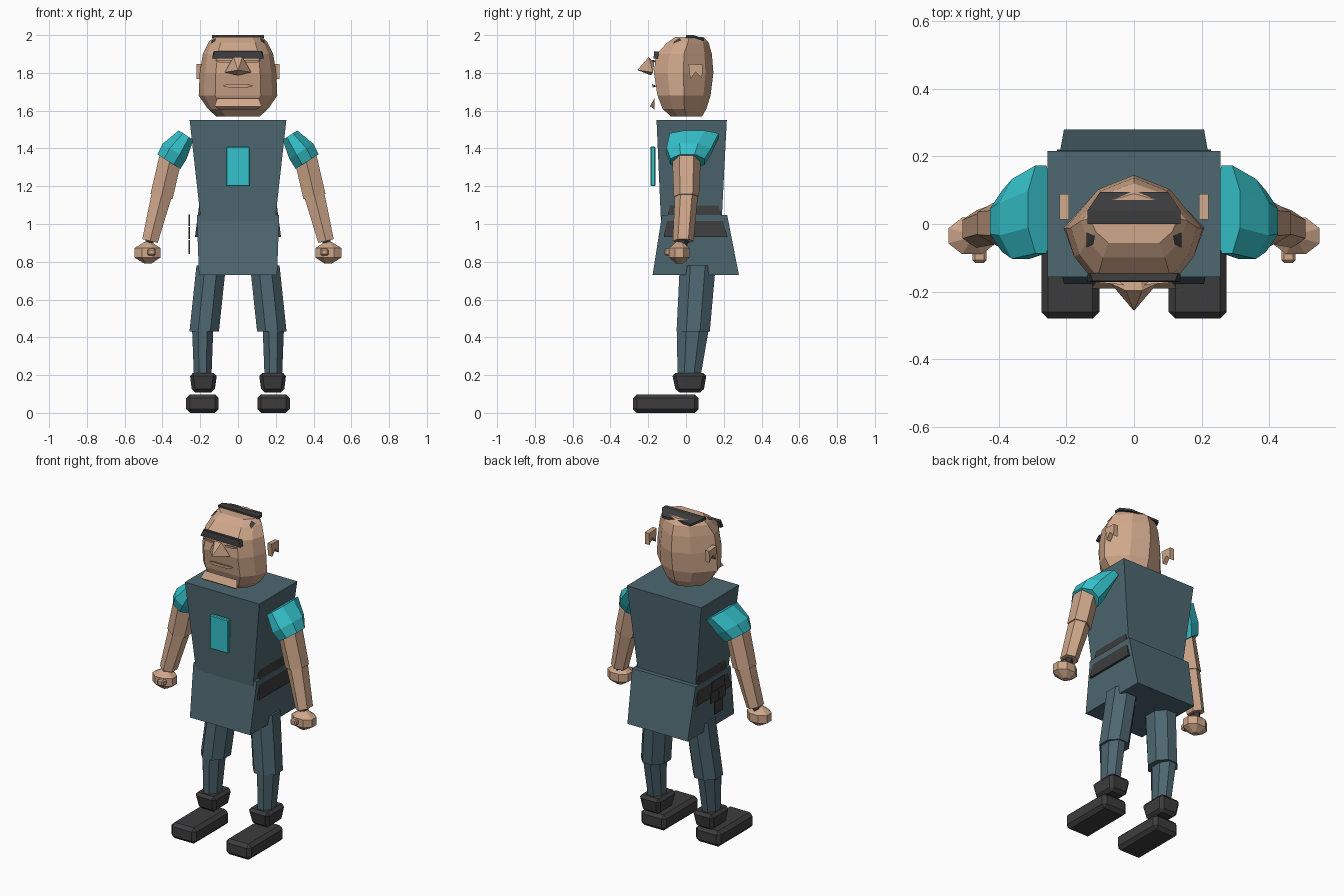
import bpy, bmesh, math
from mathutils import Vector

if "Cube" in bpy.data.objects:
    bpy.data.objects.remove(bpy.data.objects["Cube"])


def material(name, rgb):
    m = bpy.data.materials.new(name)
    m.diffuse_color = (*rgb, 1)
    m.use_nodes = True
    m.node_tree.nodes["Principled BSDF"].inputs["Base Color"].default_value = m.diffuse_color
    return m


CLOTH = material("slate_cloth", (0.075, 0.135, 0.162))
SKIN = material("skin", (0.62, 0.385, 0.255))
TEAL = material("teal_cloth", (0.036, 0.54, 0.60))
DARK = material("charcoal", (0.046, 0.046, 0.048))


def finish(name, bm, mat):
    bmesh.ops.recalc_face_normals(bm, faces=bm.faces)
    me = bpy.data.meshes.new(name)
    bm.to_mesh(me)
    bm.free()
    me.materials.append(mat)
    ob = bpy.data.objects.new(name, me)
    bpy.context.collection.objects.link(ob)
    return ob


def loft(name, rings, mat):
    """Skin a stack of equal-length rings and cap both ends."""
    bm = bmesh.new()
    rows = [[bm.verts.new(p) for p in r] for r in rings]
    n = len(rows[0])
    for a, b in zip(rows, rows[1:]):
        for i in range(n):
            j = (i + 1) % n
            bm.faces.new((a[i], a[j], b[j], b[i]))
    bm.faces.new(rows[0])
    bm.faces.new(rows[-1])
    return finish(name, bm, mat)


def tapered(name, levels, mat, bevel=0):
    """Box stack; each level is z, x0, x1, y0, y1."""
    rings = [[(x0, y0, z), (x1, y0, z), (x1, y1, z), (x0, y1, z)]
             for z, x0, x1, y0, y1 in levels]
    ob = loft(name, rings, mat)
    if bevel:
        mod = ob.modifiers.new("bevel", 'BEVEL')
        mod.width = bevel
        mod.segments = 1
    return ob


def limb(name, stations, side, mat, sides=8, tilt=True):
    """Faceted tube; each station is centre, in-plane radius, y radius."""
    a, b = Vector(stations[0][0]), Vector(stations[-1][0])
    d = b - a
    u = Vector((-d.z, 0, d.x)).normalized() if tilt else Vector((1, 0, 0))
    rings = []
    for c, ru, rv in stations:
        ring = []
        for i in range(sides):
            t = math.tau * (i + 0.5) / sides
            k = 1 / math.cos(math.pi / sides)
            p = Vector(c) + u * ru * k * math.cos(t) + Vector((0, rv * k * math.sin(t), 0))
            ring.append((p.x * side, p.y, p.z))
        rings.append(ring)
    return loft(name, rings, mat)


def hull(name, points, mat):
    bm = bmesh.new()
    for p in points:
        bm.verts.new(p)
    bmesh.ops.convex_hull(bm, input=bm.verts[:])
    bmesh.ops.dissolve_limit(bm, angle_limit=0.02, verts=bm.verts[:], edges=bm.edges[:])
    return finish(name, bm, mat)


def mirrored(points):
    return [(s * x, y, z) for x, y, z in points for s in ((1, -1) if x else (1,))]


# Torso, tunic skirt, belt and chest badge
tapered("torso", [(1.00, -.195, .195, -.132, .188), (1.55, -.256, .256, -.156, .216)], CLOTH)
tapered("skirt", [(.73, -.207, .207, -.177, .28), (1.048, -.218, .218, -.127, .218)], CLOTH)
tapered("belt", [(.93, -.228, .228, -.118, .22), (1.105, -.205, .205, -.085, .17)], DARK)
tapered("chest_badge", [(1.2, -.063, .063, -.188, -.162), (1.41, -.063, .063, -.188, -.162)], TEAL, .005)

# Belt pouch plates on one hip
for i, (z0, z1, y0, y1) in enumerate([(.99, 1.05, -.01, .12), (.92, .985, -.02, .05),
                                      (.92, .985, .055, .13), (.84, .915, .01, .09)]):
    tapered(f"hip_pouch_{i}", [(z0, -.262, -.255, y0, y1), (z1, -.262, -.255, y0, y1)], DARK)

# Head: one half outline, mirrored and scaled per level
half = [(.52, .74), (1, .02), (.87, -.5), (.58, -.95)]
outline = [(0, 1)] + half + [(-x, t) for x, t in reversed(half)]
head_levels = [(1.57, .115, -.085, .085), (1.61, .16, -.13, .108), (1.68, .208, -.158, .13),
               (1.80, .203, -.178, .145), (1.90, .186, -.165, .137),
               (1.96, .157, -.105, .12), (1.99, .13, -.06, .09)]
loft("head", [[(x * w, (f + b) / 2 + t * (b - f) / 2, z) for x, t in outline]
              for z, w, f, b in head_levels], SKIN)

# Face
hull("nose", mirrored([(0, -.257, 1.815), (.024, -.197, 1.885), (.07, -.175, 1.803),
                       (0, -.185, 1.787), (.02, -.168, 1.85)]), SKIN)
hull("brow", mirrored([(.122, -.168, 1.915), (.137, -.172, 1.876), (.13, -.145, 1.912),
                       (.137, -.148, 1.876)]), DARK)
hull("lip", mirrored([(.05, -.179, 1.74), (.085, -.165, 1.732), (.05, -.178, 1.722),
                      (.05, -.15, 1.73)]), SKIN)
hull("chin", mirrored([(.11, -.168, 1.665), (.125, -.19, 1.623), (.1, -.168, 1.607)]), SKIN)
for side, tag in ((1, "left"), (-1, "right")):
    hull(f"lower_lid_{tag}", [(side * x, y, z) for x, y, z in
         [(.03, -.18, 1.868), (.12, -.172, 1.868), (.10, -.172, 1.855),
          (.04, -.178, 1.855), (.07, -.15, 1.86)]], SKIN)

# Hair cap: a thin plate folding down to the back
rings = []
for y, w, z in [(.0, .138, 2.0), (.04, .138, 2.0), (.095, .1, 1.982)]:
    rings.append([(-w, y, z - .014), (w, y, z - .014), (w, y, z), (-w, y, z)])
loft("hair", rings, DARK)

for side, tag in ((1, "left"), (-1, "right")):
    def at(x, y, z):
        return (side * x, y, z)

    # Temple tuft
    hull("temple_tuft_" + tag, [at(.115, -.035, 1.985), at(.14, -.025, 1.972),
                                at(.14, -.07, 1.955), at(.12, -.06, 1.968)], DARK)

    # Notched ear
    ear = [(.013, 1.848), (.088, 1.843), (.085, 1.77), (.052, 1.805), (.022, 1.768)]
    loft("ear_" + tag, [[at(x, y, z) for y, z in ear] for x in (.192, .221)], SKIN)

    # Sleeve, upper arm and forearm
    limb("sleeve_" + tag, [((.275, .043, 1.47), .046, .13), ((.335, .015, 1.385), .075, .118),
                           ((.366, .008, 1.33), .072, .09)], side, TEAL)
    limb("upper_arm_" + tag, [((.355, .003, 1.36), .06, .066), ((.405, .002, 1.145), .06, .058)],
         side, SKIN, 6)
    limb("forearm_" + tag, [((.405, .002, 1.15), .054, .053), ((.466, -.015, .91), .042, .048)],
         side, SKIN, 6)
    limb("wrist_" + tag, [((.466, -.02, .915), .022, .03), ((.474, -.03, .88), .022, .03)],
         side, DARK, 6)

    # Fist and thumb
    limb("fist_" + tag, [((.477, -.035, .905), .018, .018), ((.479, -.035, .872), .07, .054),
                         ((.479, -.035, .823), .07, .054), ((.477, -.035, .79), .018, .018)],
         side, SKIN, 8, False)
    x0, x1 = sorted((side * .436, side * .478))
    tapered("thumb_" + tag, [(.832, x0, x1, -.115, -.06), (.87, x0, x1, -.115, -.06)], SKIN, .008)

    # Thigh and shin
    limb("thigh_" + tag, [((.142, .062, .78), .078, .095), ((.179, .038, .43), .078, .088)],
         side, CLOTH, 8, False)
    limb("shin_" + tag, [((.187, .036, .44), .056, .084), ((.187, .015, .18), .046, .06)],
         side, CLOTH, 8, False)

    # Boot cuff and shoe
    def span(a, b):
        return sorted((side * a, side * b))
    tapered("boot_cuff_" + tag, [(.108, *span(.125, .243), -.052, .092),
                                 (.212, *span(.11, .256), -.075, .11)], DARK, .018)
    tapered("shoe_" + tag, [(0, *span(.102, .274), -.28, .066),
                            (.098, *span(.102, .274), -.28, .066)], DARK, .02)
